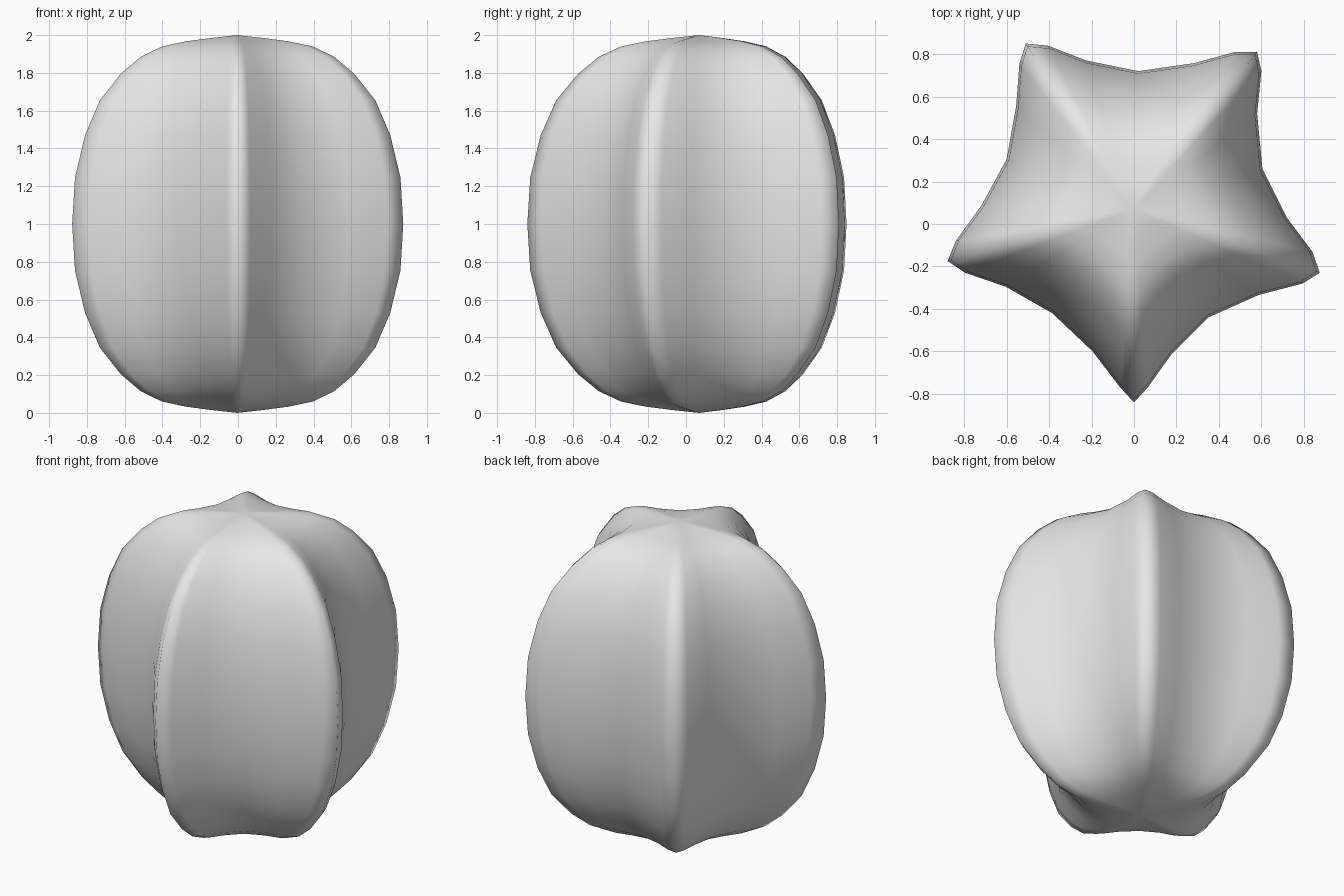
import bpy
import bmesh

if "Cube" in bpy.data.objects:
    bpy.data.objects.remove(bpy.data.objects["Cube"], do_unlink=True)

# Widest cross-section: a slightly irregular five-ribbed star, clockwise from above
STAR = [
    (-0.51, 0.85), (-0.405, 0.84), (-0.225, 0.77), (0.02, 0.72), (0.28, 0.757), (0.475, 0.81),
    (0.58, 0.81), (0.60, 0.72), (0.58, 0.52), (0.605, 0.26), (0.72, 0.03), (0.84, -0.13),
    (0.875, -0.23), (0.795, -0.28), (0.585, -0.335), (0.35, -0.44), (0.175, -0.615), (0.065, -0.77),
    (0.0, -0.84), (-0.065, -0.77), (-0.195, -0.60), (-0.385, -0.42), (-0.605, -0.295), (-0.795, -0.23),
    (-0.878, -0.175), (-0.84, -0.08), (-0.72, 0.085), (-0.60, 0.305), (-0.555, 0.555), (-0.54, 0.755),
]
# Upper half of the rib profile: (scale of the star, height above the middle)
PROFILE = [(0.983, 0.247), (0.922, 0.47), (0.832, 0.655), (0.705, 0.795),
           (0.585, 0.885), (0.455, 0.94), (0.31, 0.967), (0.155, 0.985)]
AXIS_X, AXIS_Y, MIDDLE = -0.005, 0.07, 1.0

# Mirror the profile to get rings from bottom to top
rings = ([(s, -h) for s, h in reversed(PROFILE)] + [(1.0, 0.0)] + PROFILE)

bm = bmesh.new()
loops = []
for scale, height in rings:
    loops.append([bm.verts.new((AXIS_X + (x - AXIS_X) * scale,
                                AXIS_Y + (y - AXIS_Y) * scale,
                                MIDDLE + height)) for x, y in STAR])
n = len(STAR)

# Skin between neighbouring rings
for low, high in zip(loops, loops[1:]):
    for i in range(n):
        j = (i + 1) % n
        bm.faces.new((low[i], high[i], high[j], low[j]))

# Close both ends with a fan to a central point
for loop, z in ((loops[0], 0.0), (loops[-1], 2.0)):
    pole = bm.verts.new((AXIS_X, AXIS_Y, z))
    for i in range(n):
        bm.faces.new((loop[i], loop[(i + 1) % n], pole))
bmesh.ops.recalc_face_normals(bm, faces=bm.faces)
for face in bm.faces:
    face.smooth = True

mesh = bpy.data.meshes.new("ribbed_fruit_body")
bm.to_mesh(mesh)
bm.free()
body = bpy.data.objects.new("ribbed_fruit_body", mesh)
bpy.context.collection.objects.link(body)

# Plain light grey skin
grey = bpy.data.materials.new("light grey")
grey.use_nodes = True
colour = (0.8, 0.8, 0.8, 1.0)
grey.diffuse_color = colour
grey.node_tree.nodes["Principled BSDF"].inputs["Base Color"].default_value = colour
mesh.materials.append(grey)
